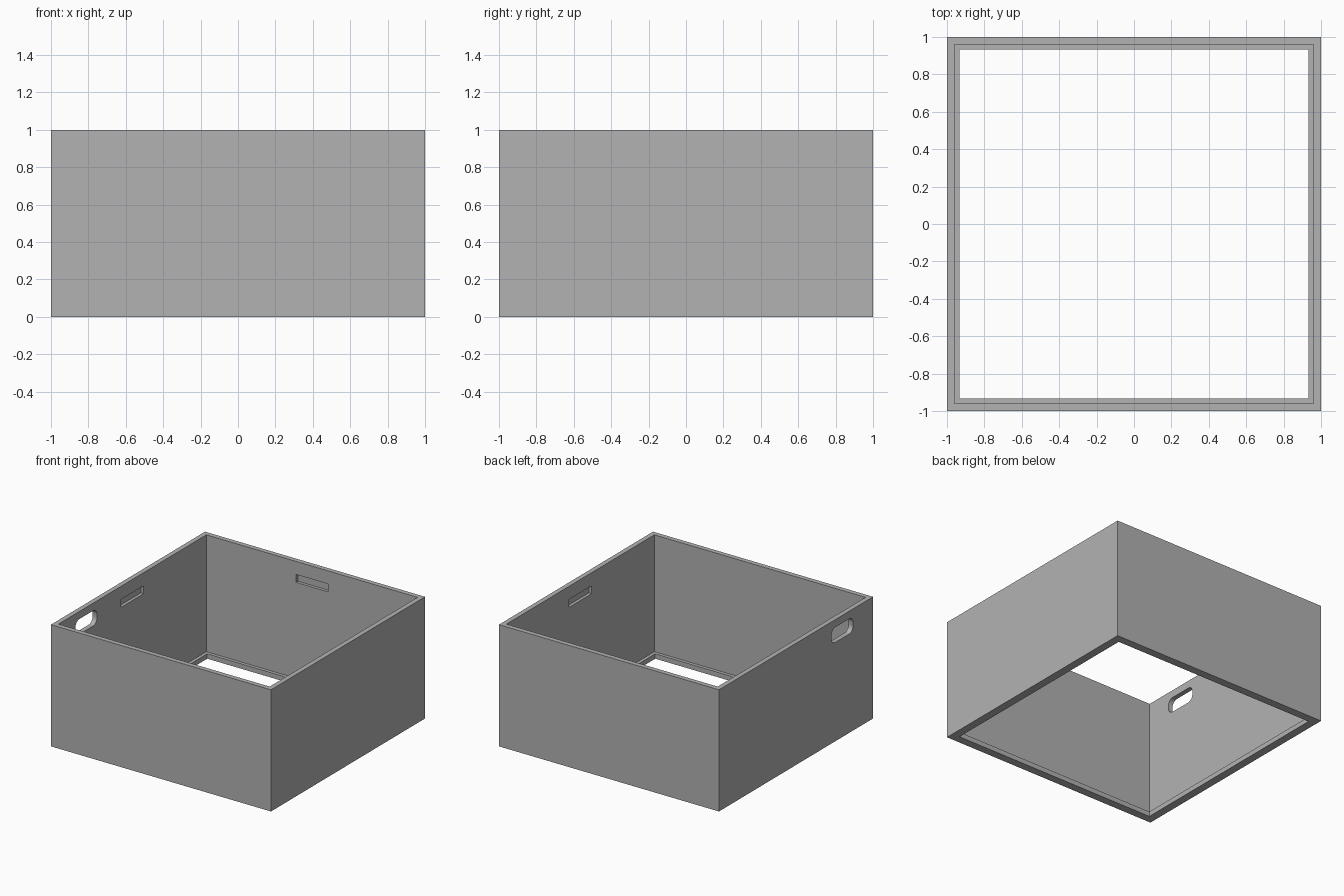
import bpy, bmesh
from math import sin, cos, pi
from mathutils import Vector

cube = bpy.data.objects.get("Cube")
if cube:
    bpy.data.objects.remove(cube, do_unlink=True)

WALL, LIP, LIP_TOP = 0.04, 0.067, 0.04

grey = bpy.data.materials.new("plain grey")
grey.use_nodes = True
colour = (0.448, 0.448, 0.448, 1)
grey.diffuse_color = colour
grey.node_tree.nodes["Principled BSDF"].inputs["Base Color"].default_value = colour


def make_object(name, bm):
    bmesh.ops.recalc_face_normals(bm, faces=bm.faces)
    mesh = bpy.data.meshes.new(name)
    bm.to_mesh(mesh)
    bm.free()
    mesh.materials.append(grey)
    obj = bpy.data.objects.new(name, mesh)
    bpy.context.collection.objects.link(obj)
    return obj


def square_frame(name, profile):
    """Sweep a closed (half width, height) profile around a square."""
    bm = bmesh.new()
    corners = [(-1, -1), (1, -1), (1, 1), (-1, 1)]
    rings = [[bm.verts.new((r * sx, r * sy, z)) for sx, sy in corners] for r, z in profile]
    for a, b in zip(rings, rings[1:] + rings[:1]):
        for i in range(4):
            j = (i + 1) % 4
            bm.faces.new((a[i], a[j], b[j], b[i]))
    return make_object(name, bm)


def block(name, centre, size):
    bm = bmesh.new()
    bmesh.ops.create_cube(bm, size=1)
    for v in bm.verts:
        v.co = Vector(centre) + v.co * Vector(size)
    return make_object(name, bm)


def rounded_block(name, centre, half_y, half_z, radius, depth, steps=8):
    """Rounded rectangle in the y-z plane, extruded along x."""
    bm = bmesh.new()
    verts = []
    for q, (sy, sz) in enumerate([(1, 1), (-1, 1), (-1, -1), (1, -1)]):
        for i in range(steps + 1):
            a = (q + i / steps) * pi / 2
            verts.append(bm.verts.new((
                centre[0] - depth / 2,
                centre[1] + sy * (half_y - radius) + radius * cos(a),
                centre[2] + sz * (half_z - radius) + radius * sin(a))))
    face = bm.faces.new(verts)
    new = bmesh.ops.extrude_face_region(bm, geom=[face])["geom"]
    bmesh.ops.translate(bm, vec=(depth, 0, 0),
                        verts=[g for g in new if isinstance(g, bmesh.types.BMVert)])
    return make_object(name, bm)


# Box walls with an inner ledge around the open bottom
box = square_frame("box_frame", [
    (1, 0), (1, 1), (1 - WALL, 1), (1 - WALL, LIP_TOP), (1 - LIP, LIP_TOP), (1 - LIP, 0)])

# Shallow slots inside the two side walls and the back wall
slot_z, slot_len, slot_high, slot_deep = 0.86, 0.29, 0.065, 0.05
inner = 1 - WALL
cutters = [
    block("left_slot_cutter", (inner, 0, slot_z), (slot_deep, slot_len, slot_high)),
    block("right_slot_cutter", (-inner, 0, slot_z), (slot_deep, slot_len, slot_high)),
    block("back_slot_cutter", (0, inner, slot_z), (slot_len, slot_deep, slot_high)),
    # Rounded hand hole through the right wall
    rounded_block("hand_hole_cutter", (-1, -0.6, 0.875), 0.14, 0.0625, 0.05, 0.2),
]

bpy.context.view_layer.objects.active = box
for cutter in cutters:
    cutter.hide_render = True
    mod = box.modifiers.new(cutter.name, "BOOLEAN")
    mod.operation = "DIFFERENCE"
    mod.solver = "EXACT"
    mod.object = cutter
    bpy.ops.object.modifier_apply(modifier=mod.name)
    bpy.data.objects.remove(cutter, do_unlink=True)

# Smooth the rounded hole ends, keep every edge crisp
bpy.ops.object.select_all(action="DESELECT")
box.select_set(True)
bpy.ops.object.shade_smooth_by_angle()
